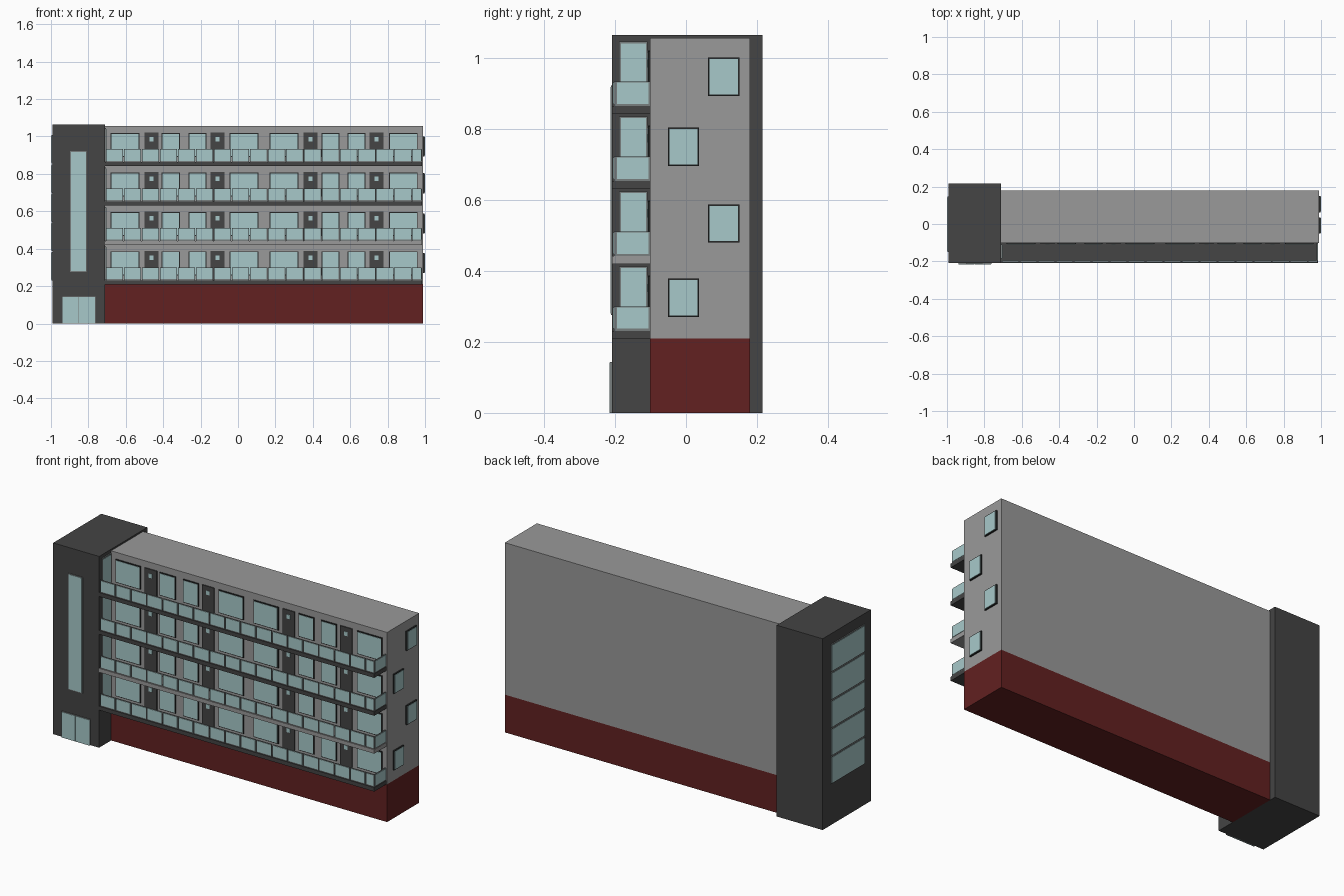
import bpy, bmesh

if "Cube" in bpy.data.objects:
    bpy.data.objects.remove(bpy.data.objects["Cube"])

def material(name, rgb):
    m = bpy.data.materials.new(name)
    m.diffuse_color = (*rgb, 1)
    m.use_nodes = True
    m.node_tree.nodes["Principled BSDF"].inputs["Base Color"].default_value = m.diffuse_color
    return m

DARK = material("dark grey", (0.058, 0.058, 0.058))
LIGHT = material("light grey", (0.32, 0.32, 0.32))
RED = material("dark red", (0.122, 0.015, 0.015))
GLASS = material("pale glass", (0.39, 0.584, 0.59))
FRAME = material("frame grey", (0.19, 0.21, 0.21))
BLACK = material("black frame", (0.02, 0.022, 0.022))

def build(name, mat, boxes):
    """One object made of boxes (x0, x1, y0, y1, z0, z1)."""
    bm = bmesh.new()
    for x0, x1, y0, y1, z0, z1 in boxes:
        for v in bmesh.ops.create_cube(bm, size=1)["verts"]:
            v.co = ((x0 + x1) / 2 + v.co.x * (x1 - x0),
                    (y0 + y1) / 2 + v.co.y * (y1 - y0),
                    (z0 + z1) / 2 + v.co.z * (z1 - z0))
    me = bpy.data.meshes.new(name)
    bm.to_mesh(me)
    bm.free()
    me.materials.append(mat)
    ob = bpy.data.objects.new(name, me)
    bpy.context.collection.objects.link(ob)

def plate(axis, face, depth, u0, u1, z0, z1):
    """Thin box standing out from a wall by signed depth."""
    a, b = sorted((face, face + depth))
    return (a, b, u0, u1, z0, z1) if axis == "x" else (u0, u1, a, b, z0, z1)

def windows(name, axis, face, sign, rects, frame_mat, edge=0.005, d=0.005):
    """Frames on a wall with glass standing slightly in front."""
    build(name + "_frames", frame_mat,
          [plate(axis, face, sign * d, a - edge, b + edge, max(c - edge, 0), e + edge)
           for a, b, c, e in rects])
    build(name + "_glass", GLASS,
          [plate(axis, face, sign * (d + 0.002), a, b, c, e) for a, b, c, e in rects])

STEP = 0.211
LEVELS = [i * STEP for i in range(4)]
XT, XR = -0.71, 0.99          # tower / main block boundary, right end
YF, YW = -0.208, -0.102       # tower and balcony front, main wall front

# Main volumes
build("ground_floor", RED, [(XT, XR, YW, 0.18, 0, 0.21)])
build("upper_floors", LIGHT, [(XT, XR, YW, 0.18, 0.21, 1.056)])
build("stair_tower", DARK, [(-0.993, XT, YF, 0.216, 0, 1.065)])

# Balcony slabs, the second one is light
slabs = [(XT, 0.985, YF, YW, 0.209 + z, 0.231 + z) for z in LEVELS]
build("dark_balcony_slabs", DARK, [slabs[0], slabs[2], slabs[3]])
build("light_balcony_slab", LIGHT, [slabs[1]])

# Balcony railing: glass panels in grey frames, plus one return at the right end
rail_frames, rail_glass = [], []
for z in LEVELS:
    z0, z1 = 0.237 + z, 0.297 + z
    for i in range(18):
        a = -0.703 + i * 0.0963
        b = min(a + 0.086, 0.978)
        rail_frames.append((a - 0.003, b + 0.003, -0.203, -0.198, z0 - 0.006, z1 + 0.003))
        rail_glass.append((a, b, -0.205, -0.196, z0, z1))
    rail_frames.append((0.977, 0.982, -0.198, YW, z0 - 0.006, z1 + 0.003))
    rail_glass.append((0.975, 0.984, -0.194, -0.105, z0, z1))
build("railing_frames", FRAME, rail_frames)
build("railing_glass", GLASS, rail_glass)

# Front windows and doors on each floor
spans = [(-0.676, -0.532), (-0.404, -0.316), (-0.26, -0.174), (-0.04, 0.104),
         (0.174, 0.318), (0.452, 0.538), (0.59, 0.676), (0.812, 0.956)]
windows("front_windows", "y", YW, -1,
        [(a, b, 0.262 + z, 0.381 + z) for z in LEVELS for a, b in spans], BLACK)
doors = [-0.463, -0.11, 0.387, 0.74]
build("flat_doors", DARK, [plate("y", YW, -0.006, x - 0.037, x + 0.037, 0.231 + z, 0.387 + z)
                           for z in LEVELS for x in doors])
build("door_peep_windows", GLASS,
      [plate("y", YW, -0.008, x - 0.011, x + 0.011, 0.34 + z, 0.363 + z)
       for z in LEVELS for x in doors])

# Staggered windows on the right end wall
windows("end_windows", "x", XR, 1,
        [(-0.047, 0.032, 0.274, 0.374), (0.066, 0.146, 0.484, 0.583),
         (-0.047, 0.032, 0.700, 0.800), (0.066, 0.146, 0.897, 0.997)], BLACK, 0.004, 0.008)

# Tower: balcony doors, left window stack, tall front window, entrance
windows("tower_balcony_doors", "x", XT, 1,
        [(-0.183, -0.113, 0.237 + z, 0.408 + z) for z in LEVELS], FRAME)
windows("tower_side_windows", "x", -0.993, -1,
        [(-0.145, 0.143, 0.236 + i * 0.156, 0.378 + i * 0.156) for i in range(5)], FRAME)
windows("tower_tall_window", "y", YF, -1, [(-0.894, -0.814, 0.28, 0.918)], FRAME, 0.004, 0.003)
windows("entrance_doors", "y", YF, -1,
        [(-0.937, -0.852, 0, 0.142), (-0.849, -0.764, 0, 0.142)], FRAME, 0.002, 0.006)
